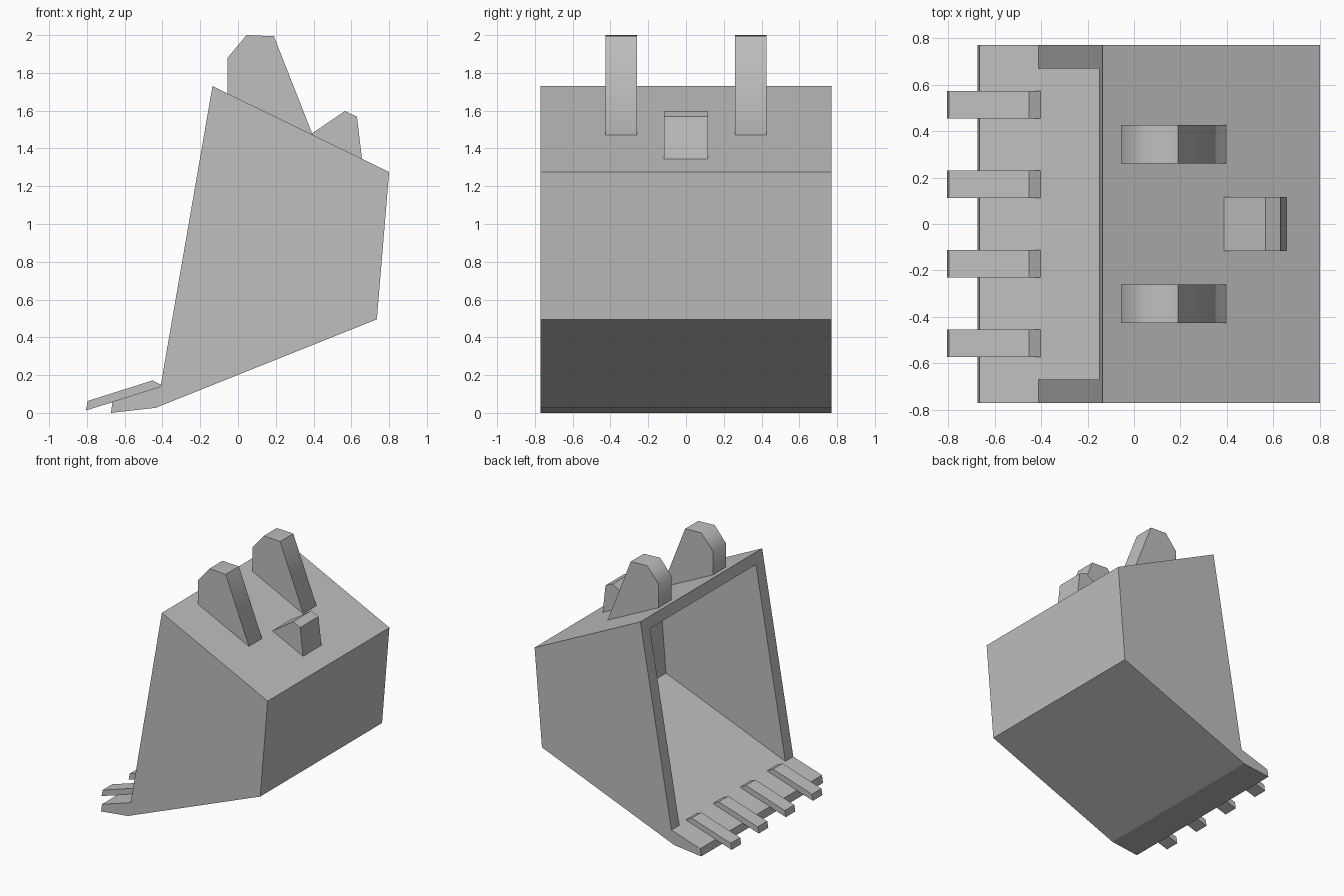
import bpy
import bmesh
import math

if "Cube" in bpy.data.objects:
    bpy.data.objects.remove(bpy.data.objects["Cube"], do_unlink=True)

steel = bpy.data.materials.new("steel_grey")
steel.use_nodes = True
GREY = (0.52, 0.52, 0.52, 1.0)
steel.diffuse_color = GREY
steel.node_tree.nodes["Principled BSDF"].inputs["Base Color"].default_value = GREY


def finish(name, bm):
    bmesh.ops.recalc_face_normals(bm, faces=bm.faces)
    mesh = bpy.data.meshes.new(name)
    bm.to_mesh(mesh)
    bm.free()
    mesh.materials.append(steel)
    obj = bpy.data.objects.new(name, mesh)
    bpy.context.collection.objects.link(obj)
    return obj


def loop(bm, profile, y):
    return [bm.verts.new((x, y, z)) for x, z in profile]


def strips(bm, a, b, closed):
    n = len(a)
    for i in range(n if closed else n - 1):
        j = (i + 1) % n
        bm.faces.new((a[i], a[j], b[j], b[i]))


def extrude_profile(name, profile, y, width):
    """Solid made from an (x, z) side profile, centred on y."""
    bm = bmesh.new()
    a = loop(bm, profile, y - width / 2)
    b = loop(bm, profile, y + width / 2)
    bm.faces.new(a)
    bm.faces.new(b)
    strips(bm, a, b, True)
    return finish(name, bm)


# Bucket shell: both profiles run from the top rim round the back to the lip
OUTER = [(-0.135, 1.73), (0.80, 1.275), (0.735, 0.495), (-0.435, 0.027),
         (-0.673, 0.0), (-0.664, 0.06), (-0.41, 0.14)]
INNER = [(-0.15, 1.643), (0.70, 1.225), (0.645, 0.563), (-0.41, 0.14)]
HALF, INNER_HALF = 0.769, 0.669

bm = bmesh.new()
out_r, out_l = (loop(bm, OUTER, s * HALF) for s in (-1, 1))
in_r, in_l = (loop(bm, INNER, s * INNER_HALF) for s in (-1, 1))
for side in (out_r, out_l, in_r, in_l):
    bm.faces.new(side)
strips(bm, out_r[:-1], out_l[:-1], False)
strips(bm, in_r, in_l, False)
# lip top, meeting the cavity floor
bm.faces.new((out_r[-2], out_l[-2], out_l[-1], in_l[-1], in_r[-1], out_r[-1]))
# rim of the opening
bm.faces.new((out_r[0], out_l[0], in_l[0], in_r[0]))
for o, i in ((out_r, in_r), (out_l, in_l)):
    bm.faces.new((o[0], o[-1], i[-1], i[0]))
finish("bucket_shell", bm)

# Digging teeth
TOOTH = [(-0.805, 0.013), (-0.796, 0.063), (-0.452, 0.172), (-0.402, 0.146),
         (-0.41, 0.135)]
for n, y in enumerate((-0.513, -0.171, 0.171, 0.513), 1):
    extrude_profile(f"tooth_{n}", TOOTH, y, 0.12)

# Mounting lugs with rounded noses
LUG = [(-0.055, 1.66), (-0.055, 1.88), (0.045, 2.0), (0.19, 1.994),
       (0.395, 1.473), (0.38, 1.45)]
for side, y in (("right", -0.343), ("left", 0.343)):
    lug = extrude_profile(f"mounting_lug_{side}", LUG, y, 0.166)
    bpy.ops.object.select_all(action="DESELECT")
    lug.select_set(True)
    bpy.context.view_layer.objects.active = lug
    bpy.ops.object.shade_smooth_by_angle(angle=math.radians(55))

# Rear linkage bracket
BRACKET = [(0.386, 1.476), (0.566, 1.598), (0.63, 1.568), (0.656, 1.345),
           (0.64, 1.32), (0.40, 1.44)]
extrude_profile("rear_bracket", BRACKET, 0.0, 0.232)
